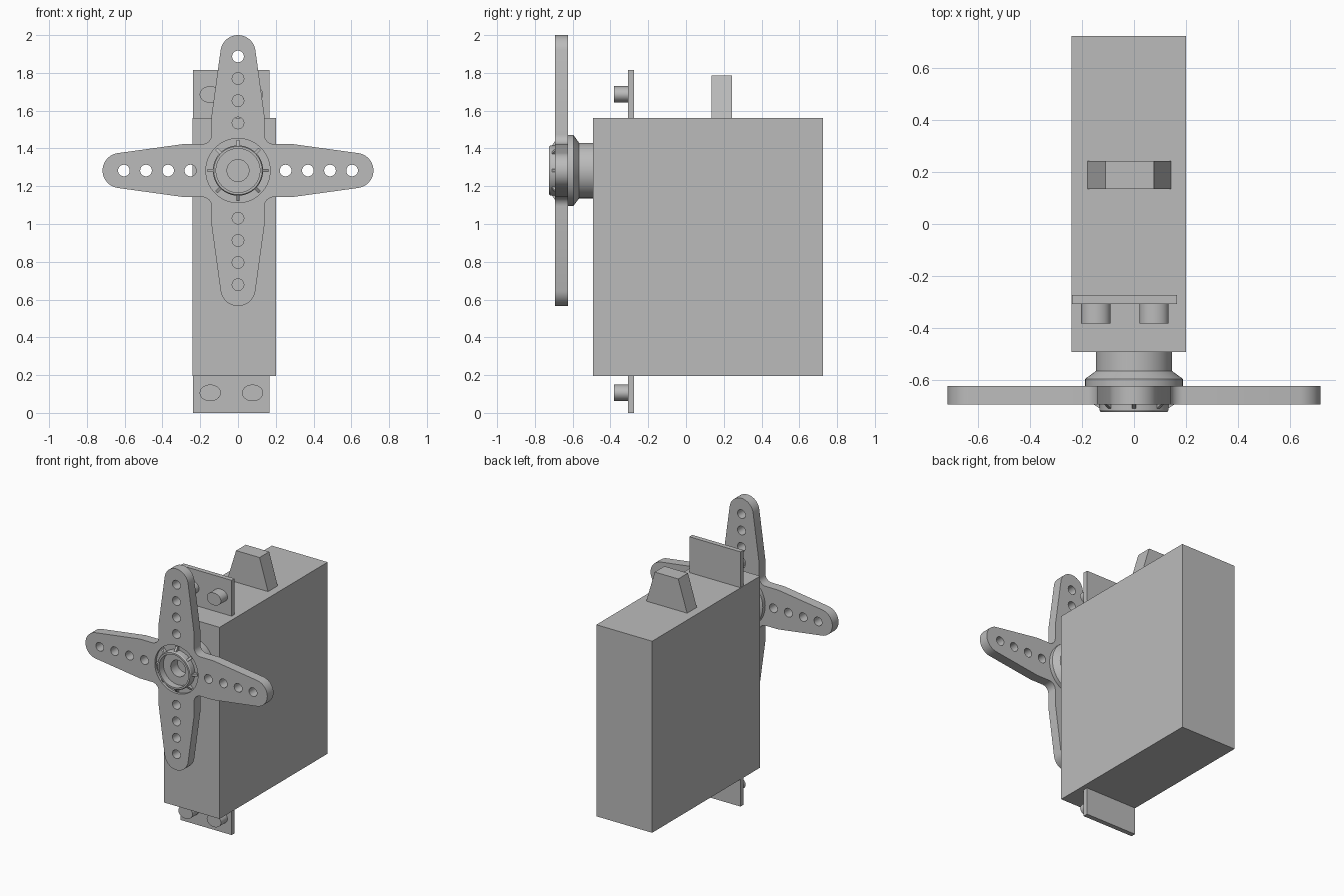
import bpy, bmesh, math
from mathutils import Matrix, Vector

cube = bpy.data.objects.get("Cube")
if cube:
    bpy.data.objects.remove(cube, do_unlink=True)

grey = bpy.data.materials.new("plain_grey")
grey.use_nodes = True
COLOUR = (0.5, 0.5, 0.5, 1)
grey.diffuse_color = COLOUR
grey.node_tree.nodes["Principled BSDF"].inputs["Base Color"].default_value = COLOUR

AXIS_Z = 1.283          # height of the output shaft
HORN_FRONT, HORN_BACK = -0.694, -0.624


def add_object(name, mesh, smooth=False):
    ob = bpy.data.objects.new(name, mesh)
    bpy.context.collection.objects.link(ob)
    mesh.materials.clear()
    mesh.materials.append(grey)
    if smooth:
        bpy.ops.object.select_all(action='DESELECT')
        ob.select_set(True)
        bpy.context.view_layer.objects.active = ob
        bpy.ops.object.shade_smooth_by_angle(angle=math.radians(30))
    return ob


def finish(name, bm, smooth=False):
    bmesh.ops.recalc_face_normals(bm, faces=bm.faces[:])
    mesh = bpy.data.meshes.new(name)
    bm.to_mesh(mesh)
    bm.free()
    return add_object(name, mesh, smooth)


def block(name, x, y, z, top_x=None):
    """Box between limits; top_x narrows the upper face."""
    bm = bmesh.new()
    bmesh.ops.create_cube(bm, size=1)
    for v in bm.verts:
        upper = v.co.z > 0
        span = top_x if (top_x and upper) else x
        v.co = (span[v.co.x > 0], y[v.co.y > 0], z[upper])
    return finish(name, bm)


# Case, lugs and cable wedge
block("case", (-0.24, 0.20), (-0.493, 0.724), (0.195, 1.56))
block("upper_lug", (-0.238, 0.166), (-0.308, -0.274), (1.56, 1.815))
block("lower_lug", (-0.238, 0.166), (-0.308, -0.274), (0, 0.195))
block("cable_wedge", (-0.179, 0.143), (0.134, 0.243), (1.56, 1.785), (-0.109, 0.076))

# Oval mounting pegs
for level, z in (("lower", 0.106), ("upper", 1.686)):
    for side, x in (("right", -0.147), ("left", 0.077)):
        bm = bmesh.new()
        bmesh.ops.create_cone(bm, cap_ends=True, segments=40, radius1=1, radius2=1, depth=1)
        for v in bm.verts:
            v.co = (x + 0.056 * v.co.x, -0.343 + 0.078 * v.co.z, z + 0.044 * v.co.y)
        finish(f"{level}_{side}_peg", bm, True)

# Four-armed horn: one quarter outline turned four times, with holes
TIP, TIP_R, ROOT, FILLET = 0.624, 0.093, 0.14, 0.05


def arc(cx, cy, r, start, end, n):
    return [(cx + r * math.cos(math.radians(start + (end - start) * i / n)),
             cy + r * math.sin(math.radians(start + (end - start) * i / n)))
            for i in range(n + 1)]


quarter = arc(TIP, 0, TIP_R, -82, 82, 20)
quarter += [(0.29, ROOT)]
quarter += arc(ROOT + FILLET, ROOT + FILLET, FILLET, 270, 180, 8)
quarter += [(ROOT, 0.29)]

loops = [[]]
for k in range(4):
    turn = Matrix.Rotation(k * math.pi / 2, 2)
    loops[0] += [tuple(turn @ Vector(p)) for p in quarter]
    for r in (0.252, 0.37, 0.487, 0.604):
        cx, cy = turn @ Vector((r, 0))
        loops.append(arc(cx, cy, 0.031, 0, 345, 23))
loops.append(arc(0, 0, 0.17, 0, 354.375, 63))

curve = bpy.data.curves.new("horn_outline", 'CURVE')
curve.dimensions = '2D'
curve.fill_mode = 'BOTH'
curve.extrude = (HORN_BACK - HORN_FRONT) / 2
for loop in loops:
    spline = curve.splines.new('POLY')
    spline.points.add(len(loop) - 1)
    for point, (px, py) in zip(spline.points, loop):
        point.co = (px, py, 0, 1)
    spline.use_cyclic_u = True
temp = bpy.data.objects.new("horn_outline", curve)
bpy.context.collection.objects.link(temp)
graph = bpy.context.evaluated_depsgraph_get()
horn_mesh = bpy.data.meshes.new_from_object(temp.evaluated_get(graph))
bpy.data.objects.remove(temp, do_unlink=True)
bm = bmesh.new()
bm.from_mesh(horn_mesh)
bmesh.ops.remove_doubles(bm, verts=bm.verts[:], dist=0.0005)
bm.transform(Matrix.Translation((0, (HORN_FRONT + HORN_BACK) / 2, AXIS_Z))
             @ Matrix.Rotation(math.pi / 2, 4, 'X'))
finish("horn", bm, True)

# Shaft, collar and hub turned from one profile of (radius, y)
profile = [(0, -0.48), (0.147, -0.48), (0.147, -0.566), (0.188, -0.596),
           (0.188, -0.624), (0.17, -0.624), (0.17, -0.676), (0.133, -0.676),
           (0.133, -0.716), (0.128, -0.724), (0.116, -0.724), (0.116, -0.675),
           (0.058, -0.675), (0.058, -0.60), (0, -0.60)]
bm = bmesh.new()
verts = [bm.verts.new((r, y, AXIS_Z)) for r, y in profile]
edges = [bm.edges.new(pair) for pair in zip(verts, verts[1:])]
bmesh.ops.spin(bm, geom=verts + edges, cent=(0, 0, AXIS_Z), axis=(0, 1, 0),
               angle=2 * math.pi, steps=64)
bmesh.ops.remove_doubles(bm, verts=bm.verts[:], dist=0.0005)
finish("hub", bm, True)

# Eight small sloping ribs around the hub
bm = bmesh.new()
for k in range(8):
    turn = Matrix.Translation((0, 0, AXIS_Z)) @ Matrix.Rotation(k * math.pi / 4, 4, 'Y')
    made = bmesh.ops.create_cube(bm, size=1)["verts"]
    for v in made:
        outer = v.co.x > 0
        front = -0.69 if outer else -0.712
        v.co = turn @ Vector((0.162 if outer else 0.128,
                              front if v.co.y < 0 else -0.67, 0.016 * v.co.z))
finish("hub_ribs", bm)
